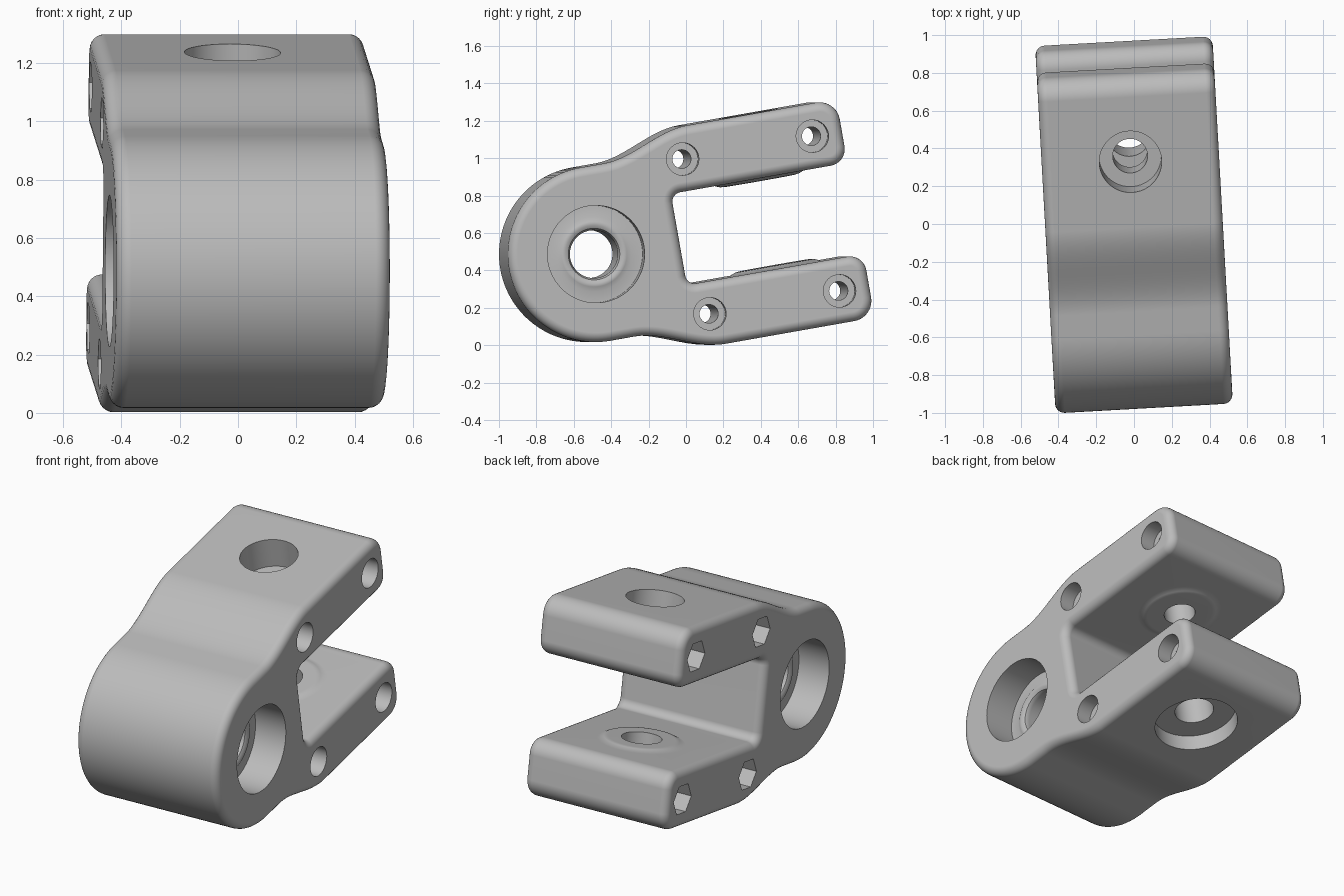
import bpy, bmesh, math
from mathutils import Matrix, Vector

cube = bpy.data.objects.get("Cube")
if cube:
    bpy.data.objects.remove(cube, do_unlink=True)

HALF = 0.47            # half width
BOSS = 0.47            # radius of the round end
OUT, INN = 0.593, 0.247  # outer and inner faces of the arms
END, WALL = 1.413, 0.453  # arm tips and slot wall
HOLE = 0.955           # arm hole position
SIDES = 64

grey = bpy.data.materials.new("metal_grey")
grey.use_nodes = True
grey.diffuse_color = (0.5, 0.5, 0.5, 1)
grey.node_tree.nodes["Principled BSDF"].inputs["Base Color"].default_value = (0.5, 0.5, 0.5, 1)


def finish(bm, name):
    bmesh.ops.recalc_face_normals(bm, faces=bm.faces)
    me = bpy.data.meshes.new(name)
    bm.to_mesh(me)
    bm.free()
    me.materials.append(grey)
    ob = bpy.data.objects.new(name, me)
    bpy.context.collection.objects.link(ob)
    return ob


def arc(cy, cz, r, a0, a1, n):
    angles = [math.radians(a0 + (a1 - a0) * i / n) for i in range(n + 1)]
    return [(cy + r * math.cos(a), cz + r * math.sin(a)) for a in angles]


def turned(name, points, matrix, sides=SIDES):
    """Solid of revolution about local z from (radius, height) points."""
    bm = bmesh.new()
    rings = []
    for r, h in points:
        rings.append([bm.verts.new(matrix @ Vector((r * math.cos(a), r * math.sin(a), h)))
                      for a in (math.tau * i / sides for i in range(sides))])
    for low, high in zip(rings, rings[1:]):
        for i in range(sides):
            j = (i + 1) % sides
            bm.faces.new((low[i], low[j], high[j], high[i]))
    bm.faces.new(rings[0])
    bm.faces.new(rings[-1])
    return finish(bm, name)


def combine(target, tool, operation):
    mod = target.modifiers.new("combine", 'BOOLEAN')
    mod.operation = operation
    mod.solver = 'EXACT'
    mod.object = tool
    graph = bpy.context.evaluated_depsgraph_get()
    me = bpy.data.meshes.new_from_object(target.evaluated_get(graph))
    target.modifiers.clear()
    target.data = me
    bpy.data.objects.remove(tool, do_unlink=True)


# Side profile: round end, swept shoulder, arm tip, slot corner, then mirrored
upper = arc(0, 0, BOSS, 180, 90, 32)
for i in range(17):
    t = i / 16
    upper.append((0.13 + 0.47 * t, BOSS + (OUT - BOSS) * t * t * (3 - 2 * t)))
upper += arc(END - 0.11, OUT - 0.11, 0.11, 90, 0, 10)
upper += arc(END - 0.09, INN + 0.09, 0.09, 0, -90, 10)
upper += arc(WALL + 0.05, INN - 0.05, 0.05, 90, 180, 8)
profile = upper + [(y, -z) for y, z in reversed(upper[1:])]

bm = bmesh.new()
cap = bm.faces.new([bm.verts.new((-HALF, y, z)) for y, z in profile])
moved = bmesh.ops.extrude_face_region(bm, geom=[cap], use_keep_orig=True)["geom"]
bmesh.ops.translate(bm, vec=(2 * HALF, 0, 0),
                    verts=[v for v in moved if isinstance(v, bmesh.types.BMVert)])
bmesh.ops.remove_doubles(bm, verts=bm.verts, dist=0.0005)
bmesh.ops.recalc_face_normals(bm, faces=bm.faces)
rims = [e for e in bm.edges if abs(e.verts[0].co.x - e.verts[1].co.x) < 0.001]
bmesh.ops.bevel(bm, geom=rims, offset=0.05, segments=6, profile=0.5,
                affect='EDGES', clamp_overlap=False)
body = finish(bm, "clevis_bracket")

along_x = Matrix.Rotation(math.pi / 2, 4, 'Y')
for side, seat_r, seat_depth, hole_r in ((1, 0.165, 0.18, 0.092), (-1, 0.245, 0.1, 0.115)):
    # Height is measured outwards through the arm
    at_arm = Matrix.Translation((0, HOLE, 0)) @ Matrix.Diagonal((1, 1, side, 1))
    pad = [(0.19, INN - 0.018), (0.215, INN - 0.015), (0.25, INN), (0.25, INN + 0.03)]
    combine(body, turned("inner_pad", pad, at_arm), 'UNION')
    floor = OUT - seat_depth
    bore = [(hole_r, INN - 0.1), (hole_r, floor), (seat_r, floor), (seat_r, OUT + 0.1)]
    combine(body, turned("arm_bore", bore, at_arm), 'DIFFERENCE')

    # Clamp bolt holes: round seat on the left, hexagonal pocket on the right
    for y in (0.545, 1.25):
        place = Matrix.Translation((0, y, side * 0.42)) @ along_x
        bolt = [(0.05, -0.6), (0.05, HALF - 0.1), (0.087, HALF - 0.1), (0.087, 0.6)]
        combine(body, turned("bolt_hole", bolt, place, 32), 'DIFFERENCE')
        turn = place @ Matrix.Rotation(math.pi / 2, 4, 'Z')
        nut = [(0.095, -0.6), (0.095, 0.11 - HALF)]
        combine(body, turned("nut_pocket", nut, turn, 6), 'DIFFERENCE')

# Main pivot: bearing seat on both sides, with a raised rounded lip round the bore
half_bore = [(0.26, 0.6), (0.26, 0.27), (0.2, 0.27), (0.175, 0.285), (0.155, 0.285),
             (0.138, 0.275), (0.128, 0.25)]
pivot = half_bore + [(r, -h) for r, h in reversed(half_bore)]
combine(body, turned("pivot_bore", pivot, along_x), 'DIFFERENCE')

# Smooth fillets, crisp hole edges, flat large faces
bpy.ops.object.select_all(action='DESELECT')
bpy.context.view_layer.objects.active = body
body.select_set(True)
bpy.ops.object.shade_smooth_by_angle(angle=math.radians(35))
weighted = body.modifiers.new("weighted_normals", 'WEIGHTED_NORMAL')
weighted.keep_sharp = True

# Resting pose
body.rotation_euler = (math.radians(10), 0, math.radians(3.2))
body.location = (0.028, -0.507, 0.487)
